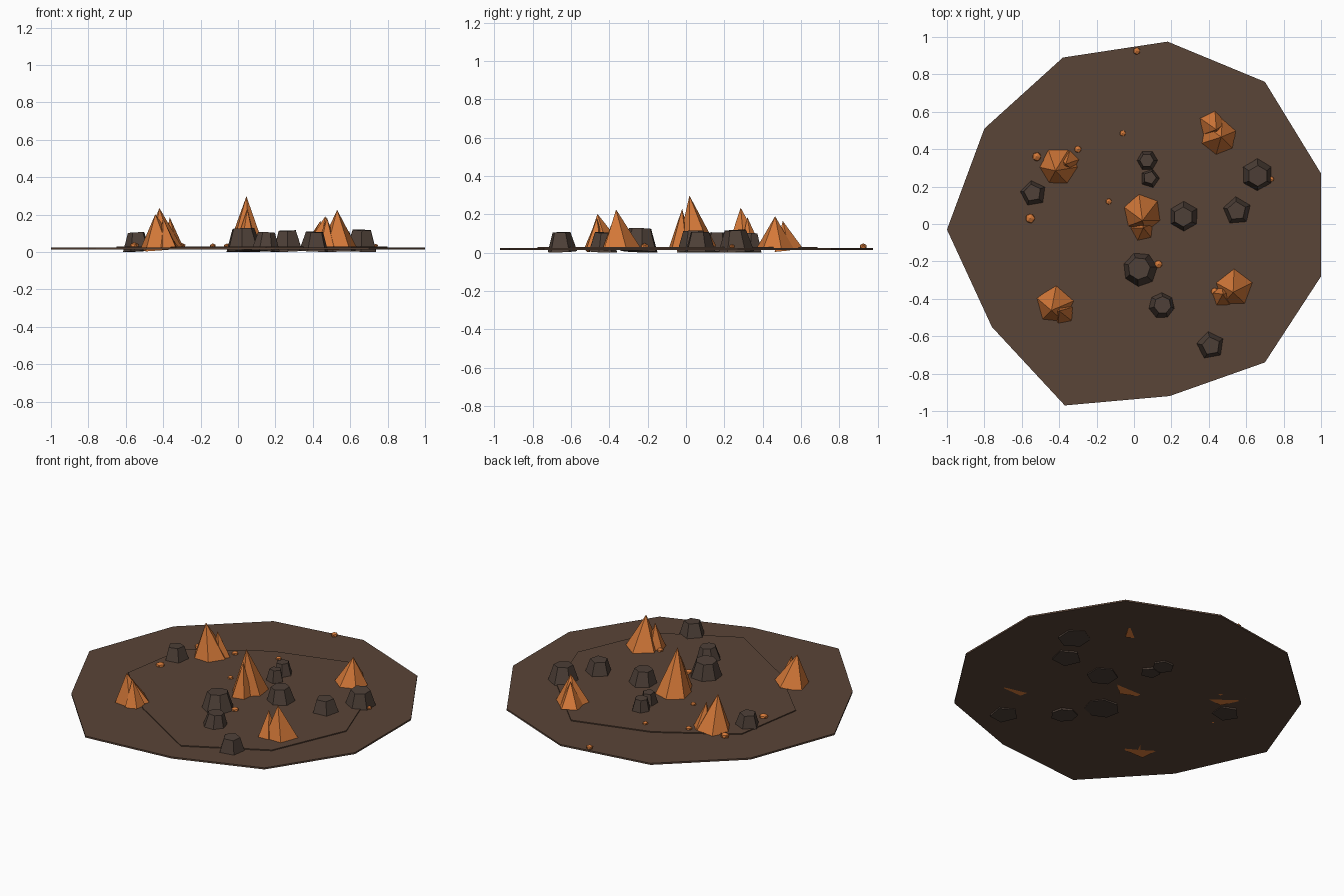
import bpy, bmesh, math, random
from mathutils import Vector, Euler

if "Cube" in bpy.data.objects:
    bpy.data.objects.remove(bpy.data.objects["Cube"])

random.seed(4)


def material(name, rgb):
    m = bpy.data.materials.new(name)
    m.diffuse_color = (*rgb, 1)
    m.use_nodes = True
    m.node_tree.nodes["Principled BSDF"].inputs["Base Color"].default_value = m.diffuse_color
    return m


EARTH = material("brown earth", (0.102, 0.058, 0.038))
ROCK = material("dark rock", (0.076, 0.051, 0.039))
AMBER = material("orange crystal", (0.66, 0.19, 0.04))


def finish(name, bm, mat):
    bmesh.ops.recalc_face_normals(bm, faces=bm.faces[:])
    me = bpy.data.meshes.new(name)
    bm.to_mesh(me)
    bm.free()
    me.materials.append(mat)
    ob = bpy.data.objects.new(name, me)
    bpy.context.collection.objects.link(ob)
    return ob


def slab(name, outline, z0, z1):
    """Flat plate extruded from an outline."""
    bm = bmesh.new()
    face = bm.faces.new([bm.verts.new((x, y, z0)) for x, y in outline])
    ext = bmesh.ops.extrude_face_region(bm, geom=[face], use_keep_orig=True)
    for v in ext["geom"]:
        if isinstance(v, bmesh.types.BMVert):
            v.co.z = z1
    finish(name, bm, EARTH)


def rock(x, y, r, sides, height, phase, ratio=0.6):
    """Stump with a flat top, tilted a little and set into the ground."""
    bm = bmesh.new()
    bmesh.ops.create_cone(bm, cap_ends=True, segments=sides, radius1=r,
                          radius2=r * ratio, depth=height)
    turn = Euler((0, 0, math.radians(phase))).to_matrix()
    tilt = Euler((random.uniform(-.06, .06), random.uniform(-.06, .06), 0)).to_matrix()
    for v in bm.verts:
        v.co = tilt @ turn @ v.co
    low = min(v.co.z for v in bm.verts)
    for v in bm.verts:
        v.co += Vector((x, y, -low))
    finish("rock", bm, ROCK)


def crystal(x, y, r, ax, ay, top, sides, phase):
    """Leaning spike; its base is square to its axis."""
    bm = bmesh.new()
    z0 = 0.02
    lean = Vector((ax - x, ay - y)) / (top - z0)
    ring = []
    for i in range(sides):
        a = math.radians(phase) + math.tau * i / sides
        dx, dy = r * math.cos(a), r * math.sin(a)
        z = max(0.003, z0 - dx * lean.x - dy * lean.y)
        ring.append(bm.verts.new((x + dx, y + dy, z)))
    tip = bm.verts.new((ax, ay, top))
    bm.faces.new(ring)
    for i in range(sides):
        bm.faces.new((ring[i], ring[(i + 1) % sides], tip))
    finish("crystal", bm, AMBER)


def pebble(x, y, r=0.021):
    bm = bmesh.new()
    bmesh.ops.create_icosphere(bm, subdivisions=1, radius=r)
    for v in bm.verts:
        v.co = Vector((x + v.co.x, y + v.co.y, 0.032 + v.co.z * 0.75))
    finish("pebble", bm, AMBER)


# ground plate and the raised patch on it
slab("ground_plate", [(-1, -.03), (-.76, -.55), (-.37, -.97), (.19, -.92), (.70, -.74),
                      (1, -.28), (1, .27), (.70, .76), (.18, .975), (-.38, .89),
                      (-.80, .51)], 0.014, 0.024)
slab("raised_patch", [(.80, -.08), (.65, .34), (.31, .685), (-.15, .55), (-.58, .285),
                      (-.65, -.15), (-.31, -.49), (.15, -.775), (.605, -.53)], 0.018, 0.030)

# rocks: x, y, radius, sides, height, phase
for args in [(-.54, .165, .078, 5, .100, 10), (.07, .34, .062, 6, .098, 30),
             (.085, .245, .058, 5, .095, 55), (.66, .26, .093, 6, .112, 0),
             (.265, .04, .088, 6, .110, 0), (.55, .07, .085, 5, .105, 5),
             (.03, -.24, .100, 7, .120, 20), (.15, -.435, .077, 7, .100, 0),
             (.41, -.65, .082, 5, .102, 10)]:
    rock(*args)

# crystal clusters: base x, y, radius, tip x, y, z, sides, phase
for args in [(.045, .055, .105, .045, .018, .298, 6, 40),
             (.045, -.03, .065, .050, -.02, .230, 5, 30),
             (-.405, .305, .105, -.42, .285, .235, 6, 0),
             (-.350, .335, .058, -.365, .32, .185, 5, 10),
             (.455, .465, .100, .466, .465, .190, 6, 20),
             (.420, .530, .075, .440, .505, .165, 5, 80),
             (.535, -.345, .105, .530, -.365, .225, 5, 90),
             (.475, -.385, .062, .475, -.375, .185, 5, 20),
             (-.425, -.435, .105, -.442, -.462, .202, 5, 85),
             (-.380, -.475, .062, -.400, -.465, .180, 5, 30)]:
    crystal(*args)

# loose crystal pebbles
for x, y, r in [(.015, .925, .021), (-.06, .485, .018), (-.30, .40, .021), (-.52, .36, .026),
                (-.555, .03, .028), (-.135, .12, .018), (.13, -.215, .024),
                (.43, -.36, .021), (.735, .24, .015)]:
    pebble(x, y, r)
